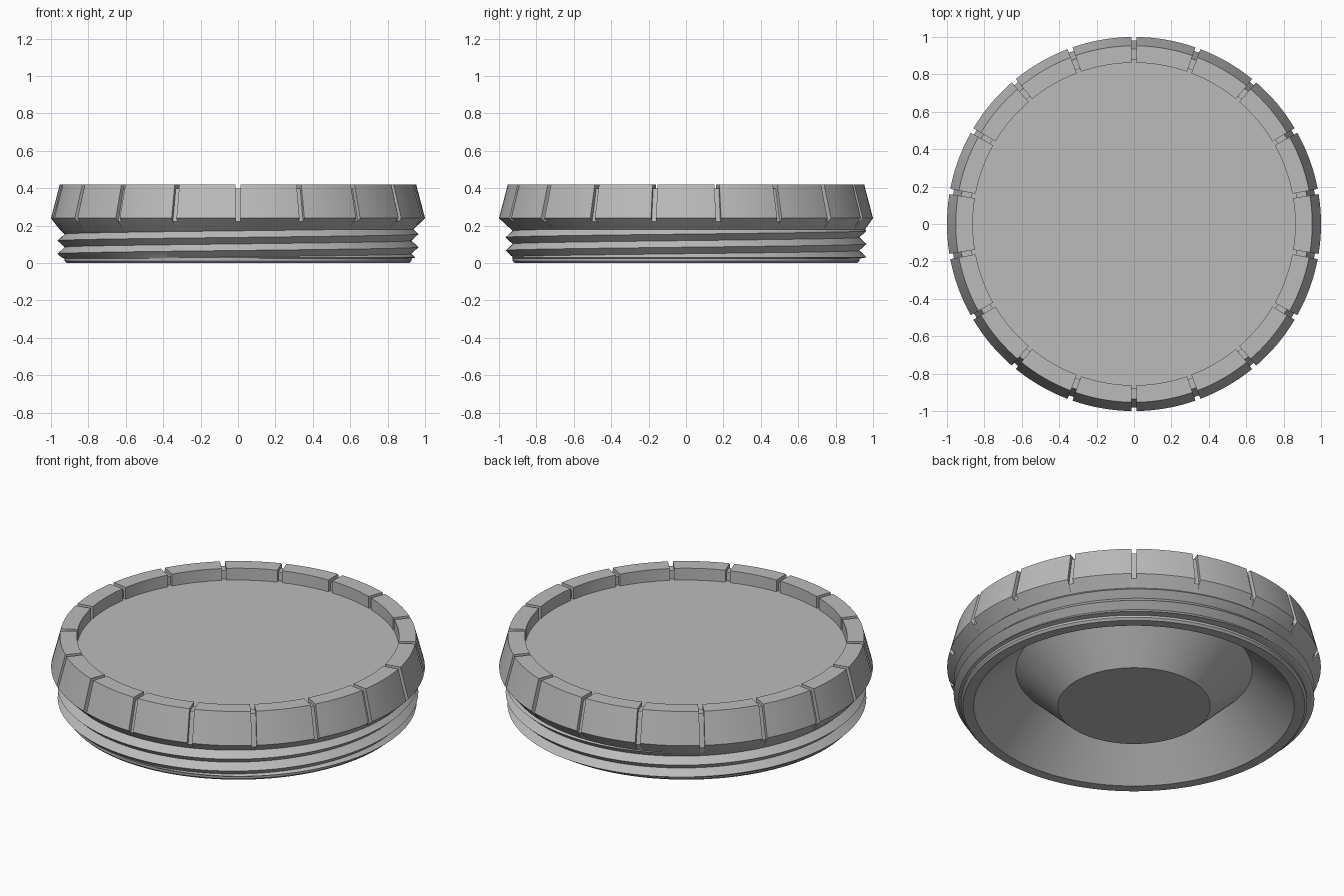
import bpy, bmesh, math

if "Cube" in bpy.data.objects:
    bpy.data.objects.remove(bpy.data.objects["Cube"])

SECTORS, SUB = 18, 8          # grip pads around the rim, segments per pad
NOTCH = math.radians(0.8)     # half angle of a notch
PITCH, R_ROOT, R_CREST = 0.07, 0.927, 0.965
Z_LOW, Z_HIGH = 0.03, 0.18    # threaded band


def thread_points(angle):
    """Section through the helical V thread at the given angle."""
    base = 0.12 + PITCH * (angle / math.tau - 0.5)
    points = []
    for k in range(-7, 6):
        z = min(max(base + k * PITCH / 2, Z_LOW), Z_HIGH)
        phase = abs((z - base) / PITCH - round((z - base) / PITCH)) * 2
        points.append((R_CREST + (R_ROOT - R_CREST) * phase, z))
    return points


def section(angle, notched):
    """Closed section from the bottom centre out and back to the top centre."""
    underside = [(0, 0), (0.408, 0), (0.633, 0.22), (0.858, 0),
                 (0.915, 0), (0.927, 0.012), (0.927, 0.024)]
    if notched:
        rim = [(0.98, 0.222), (0.936, 0.40), (0.88, 0.40), (0.88, 0.35)]
    else:
        rim = [(1.0, 0.24), (0.953, 0.42), (0.862, 0.42), (0.862, 0.35)]
    return underside + thread_points(angle) + rim + [(0, 0.35)]


# Columns around the axis: each notch switches to the recessed section and back
columns = []
step = math.tau / SECTORS
for s in range(SECTORS):
    start = s * step
    centre = start + step / 2          # a notch sits mid sector
    for i in range(SUB // 2):
        columns.append((start + (step / 2 - NOTCH) * i / (SUB // 2), False))
    for a, n in ((-NOTCH, False), (-NOTCH, True), (NOTCH, True), (NOTCH, False)):
        columns.append((centre + a, n))
    for i in range(1, SUB // 2):
        columns.append((centre + NOTCH + (step / 2 - NOTCH) * i / (SUB // 2), False))
columns.append((math.tau, False))

# Threaded cap body
bm = bmesh.new()
rings = [[bm.verts.new((r * math.cos(a), r * math.sin(a), z))
          for r, z in section(a, n)] for a, n in columns]
for c0, c1 in zip(rings, rings[1:]):
    for j in range(len(c0) - 1):
        bm.faces.new((c0[j], c0[j + 1], c1[j + 1], c1[j]))
bmesh.ops.remove_doubles(bm, verts=bm.verts, dist=1e-5)
bmesh.ops.dissolve_degenerate(bm, edges=bm.edges, dist=1e-5)
bmesh.ops.recalc_face_normals(bm, faces=bm.faces)
mesh = bpy.data.meshes.new("threaded_cap")
bm.to_mesh(mesh)
bm.free()
cap = bpy.data.objects.new("threaded_cap", mesh)
bpy.context.collection.objects.link(cap)

grey = bpy.data.materials.new("plain grey")
grey.diffuse_color = (0.5, 0.5, 0.5, 1)
grey.use_nodes = True
grey.node_tree.nodes["Principled BSDF"].inputs["Base Color"].default_value = grey.diffuse_color
mesh.materials.append(grey)

# Smooth round walls, crisp edges
bpy.context.view_layer.objects.active = cap
cap.select_set(True)
bpy.ops.object.shade_smooth_by_angle(angle=math.radians(25))
